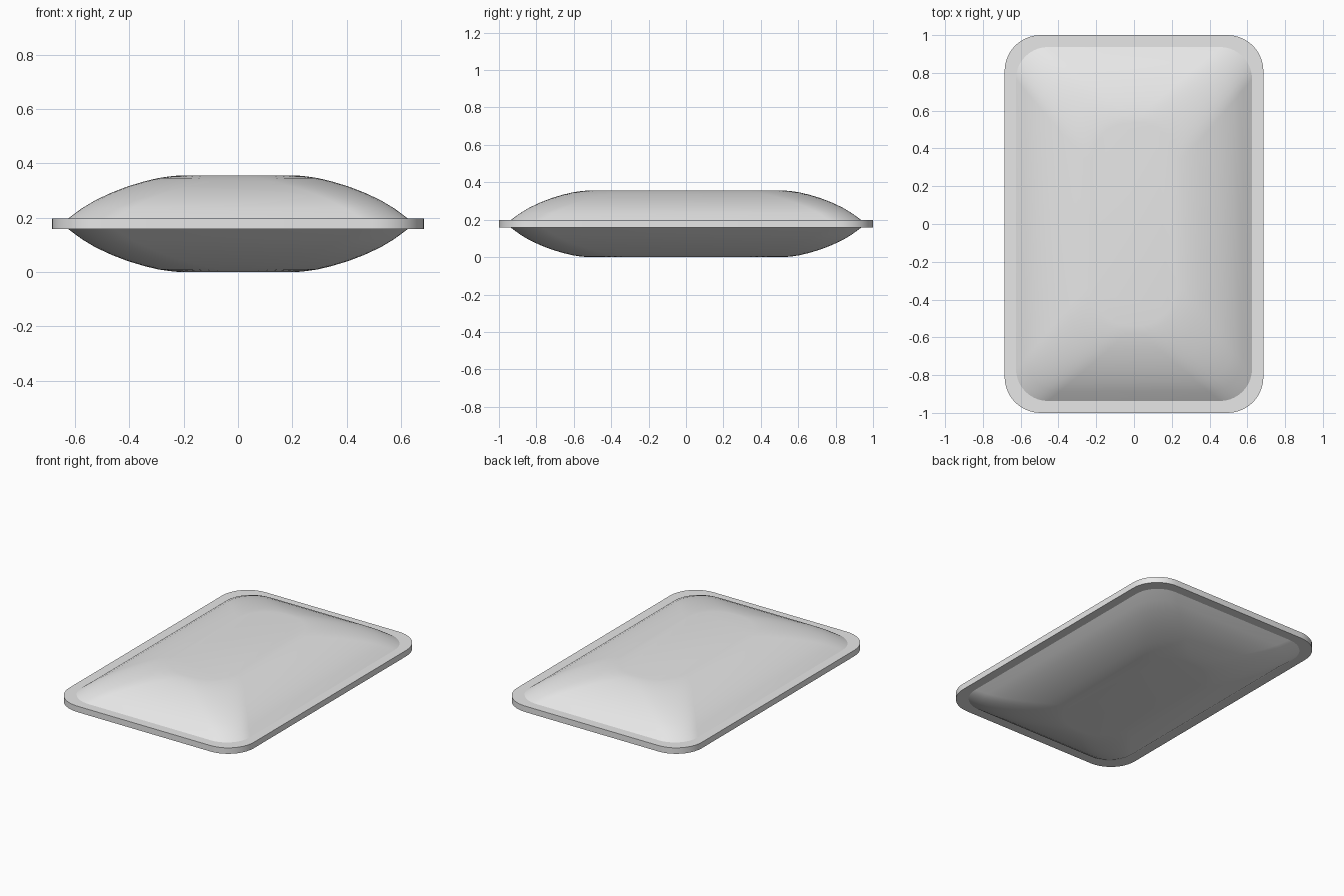
import bpy, bmesh, math

if "Cube" in bpy.data.objects:
    bpy.data.objects.remove(bpy.data.objects["Cube"])

MID = 0.178            # height of the seam plane
SEGS = 10              # segments per rounded corner

grey = bpy.data.materials.new("light grey")
grey.diffuse_color = (0.8, 0.8, 0.8, 1)
grey.use_nodes = True
grey.node_tree.nodes["Principled BSDF"].inputs["Base Color"].default_value = grey.diffuse_color


def ring(bm, hx, hy, r, z):
    """Rounded rectangle loop of vertices at height z."""
    verts = []
    for k, (sx, sy) in enumerate([(1, 1), (-1, 1), (-1, -1), (1, -1)]):
        for i in range(SEGS + 1):
            a = math.pi / 2 * (k + i / SEGS)
            verts.append(bm.verts.new((sx * (hx - r) + r * math.cos(a),
                                       sy * (hy - r) + r * math.sin(a), z)))
    return verts


def loft(name, rings, angle):
    """Skin a stack of rounded rectangles, capped at both ends."""
    bm = bmesh.new()
    loops = [ring(bm, *r) for r in rings]
    n = len(loops[0])
    for a, b in zip(loops, loops[1:]):
        for i in range(n):
            j = (i + 1) % n
            bm.faces.new((a[i], a[j], b[j], b[i]))
    bm.faces.new(loops[0][::-1])
    bm.faces.new(loops[-1])
    bmesh.ops.recalc_face_normals(bm, faces=bm.faces)
    mesh = bpy.data.meshes.new(name)
    bm.to_mesh(mesh)
    bm.free()
    obj = bpy.data.objects.new(name, mesh)
    obj.data.materials.append(grey)
    bpy.context.collection.objects.link(obj)
    bpy.ops.object.select_all(action='DESELECT')
    obj.select_set(True)
    bpy.context.view_layer.objects.active = obj
    bpy.ops.object.shade_smooth_by_angle(angle=math.radians(angle))


# Flat piping rim around the seam
loft("rim", [(0.685, 1.0, 0.19, MID - 0.02), (0.685, 1.0, 0.19, MID + 0.02)], 40)

# Puffed cushion: (inset from edge, height above seam, corner radius)
profile = [(0.0, 0.02, 0.17), (0.05, 0.057, 0.18), (0.10, 0.087, 0.19),
           (0.16, 0.115, 0.20), (0.22, 0.138, 0.21), (0.28, 0.156, 0.22),
           (0.33, 0.168, 0.22), (0.37, 0.174, 0.22), (0.40, 0.177, 0.21)]
top = [(0.625 - d, 0.937 - d, r, MID + h) for d, h, r in profile]
bottom = [(0.625 - d, 0.937 - d, r, MID - h) for d, h, r in reversed(profile)]
loft("cushion", bottom + top, 40)
